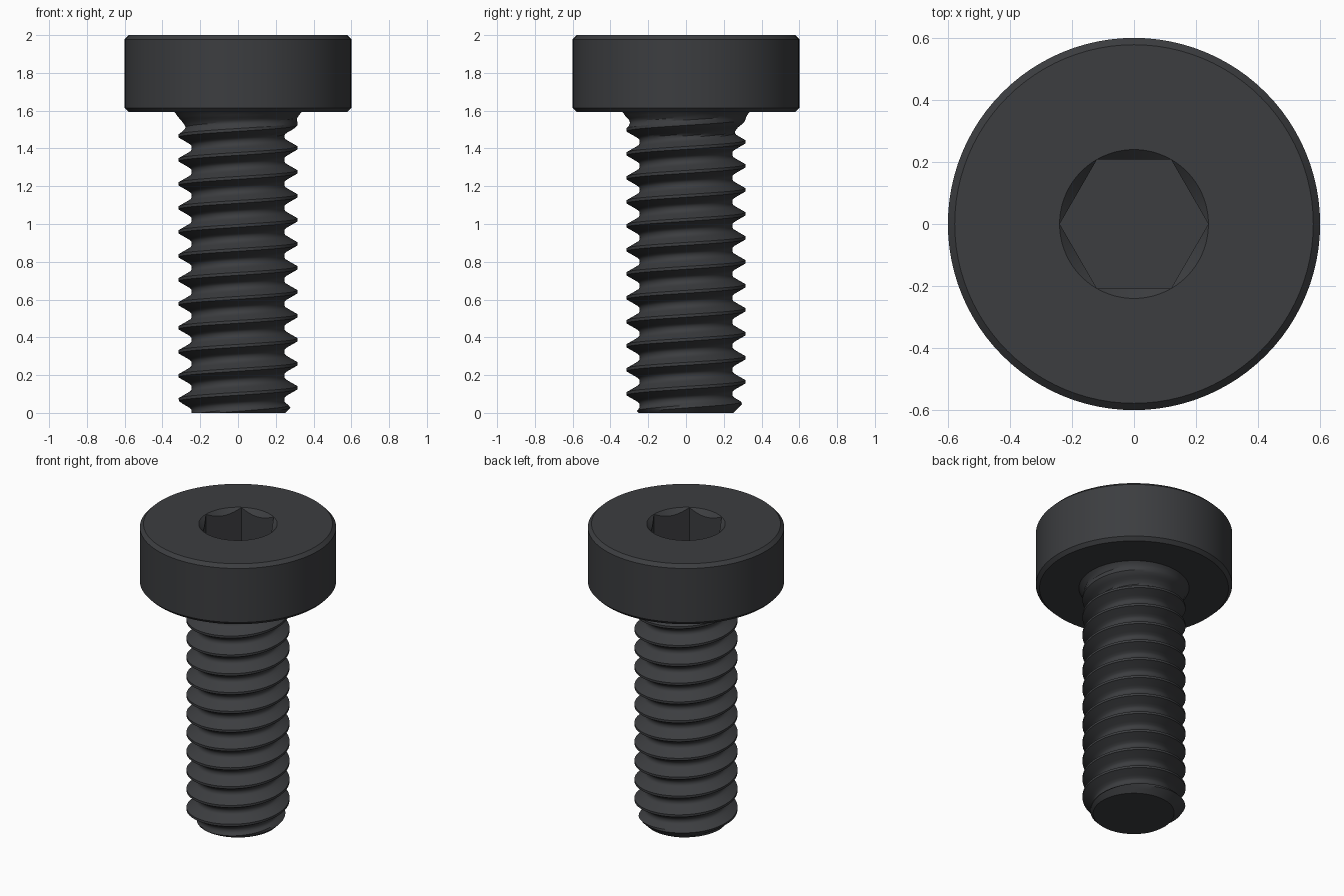
import bpy, bmesh
from math import pi, cos, sin, radians

if "Cube" in bpy.data.objects:
    bpy.data.objects.remove(bpy.data.objects["Cube"])

SEG = 96
PITCH, MAJOR, MINOR = 0.127, 0.315, 0.245   # thread pitch, crest and root radius
HEAD_Z, TOP = 1.592, 2.0
CREST_Z = 0.133                             # height of a crest on the +x side

steel = bpy.data.materials.new("dark_steel")
steel.diffuse_color = (0.045, 0.047, 0.051, 1)
steel.use_nodes = True
steel.node_tree.nodes["Principled BSDF"].inputs["Base Color"].default_value = steel.diffuse_color


def finish(bm, name):
    bmesh.ops.recalc_face_normals(bm, faces=bm.faces)
    me = bpy.data.meshes.new(name)
    bm.to_mesh(me)
    bm.free()
    ob = bpy.data.objects.new(name, me)
    bpy.context.collection.objects.link(ob)
    me.materials.append(steel)
    return ob


def activate(ob):
    bpy.ops.object.select_all(action='DESELECT')
    ob.select_set(True)
    bpy.context.view_layer.objects.active = ob


def lathe(name, profile, n):
    """Closed solid turned from (radius, z) points, with n sides."""
    bm = bmesh.new()
    rings = [[bm.verts.new((r * cos(2 * pi * i / n), r * sin(2 * pi * i / n), z))
              for i in range(n)] for r, z in profile]
    for a, b in zip(rings, rings[1:]):
        for i in range(n):
            j = (i + 1) % n
            bm.faces.new((a[i], a[j], b[j], b[i]))
    bm.faces.new(rings[0][::-1])
    bm.faces.new(rings[-1])
    return finish(bm, name)


# Head: chamfered disc with a countersunk hex socket
head = lathe("head", [(0.578, HEAD_Z), (0.6, HEAD_Z + 0.022),
                      (0.6, TOP - 0.022), (0.578, TOP)], SEG)
hex_cut = lathe("hex_cutter", [(0.2395, TOP - 0.24), (0.2395, TOP + 0.1)], 6)
cone_cut = lathe("countersink_cutter", [(0.15, TOP - 0.09), (0.28, TOP + 0.04)], SEG)
activate(head)
for cutter in (hex_cut, cone_cut):
    cutter.hide_render = True
    mod = head.modifiers.new("cut", 'BOOLEAN')
    mod.operation, mod.solver, mod.object = 'DIFFERENCE', 'EXACT', cutter
    bpy.ops.object.modifier_apply(modifier=mod.name)
for cutter in (hex_cut, cone_cut):
    bpy.data.objects.remove(cutter)
activate(head)
bpy.ops.object.shade_smooth_by_angle(angle=radians(25))

# Thread profile over one pitch: (offset / pitch, depth fraction), crest at 0
PROFILE = [(-0.06, 0), (0.06, 0), (0.16, 0.32), (0.27, 0.67), (0.35, 0.9),
           (0.42, 0.98), (0.5, 1), (0.58, 0.98), (0.65, 0.9), (0.73, 0.67),
           (0.84, 0.32), (0.94, 0)]


def radius(turn, z):
    u = ((z - CREST_Z) / PITCH - turn + 0.06) % 1.0 - 0.06
    depth = 0
    for (u0, d0), (u1, d1) in zip(PROFILE, PROFILE[1:]):
        if u0 <= u <= u1:
            depth = d0 + (d1 - d0) * (u - u0) / (u1 - u0)
            break
    fade = min(1, max(0, (1.57 - z) / 0.1))          # thread runs out under the head
    r = MAJOR - (MAJOR - MINOR) * depth * fade
    r += 0.022 * max(0, (z - 1.55) / 0.042) ** 2     # neck fillet
    return min(r, 0.25 + z)                          # chamfered tip


# Threaded shank: grid of columns that follow the helix
bm = bmesh.new()
end = HEAD_Z + 0.004
columns = []
for i in range(SEG + 1):
    t = i / SEG
    col = []
    for k in range(-4, 14):
        for u, _ in PROFILE[:-1]:
            z = min(end, max(0, CREST_Z + PITCH * (k + u + t)))
            r = radius(t, z)
            col.append(bm.verts.new((r * cos(2 * pi * t), r * sin(2 * pi * t), z)))
    columns.append(col)
for a, b in zip(columns, columns[1:]):
    for j in range(len(a) - 1):
        bm.faces.new((a[j], b[j], b[j + 1], a[j + 1]))
bmesh.ops.remove_doubles(bm, verts=bm.verts, dist=0.0004)
bmesh.ops.holes_fill(bm, edges=[e for e in bm.edges if e.is_boundary], sides=0)
shank = finish(bm, "threaded_shank")
activate(shank)
bpy.ops.object.shade_smooth_by_angle(angle=radians(30))
